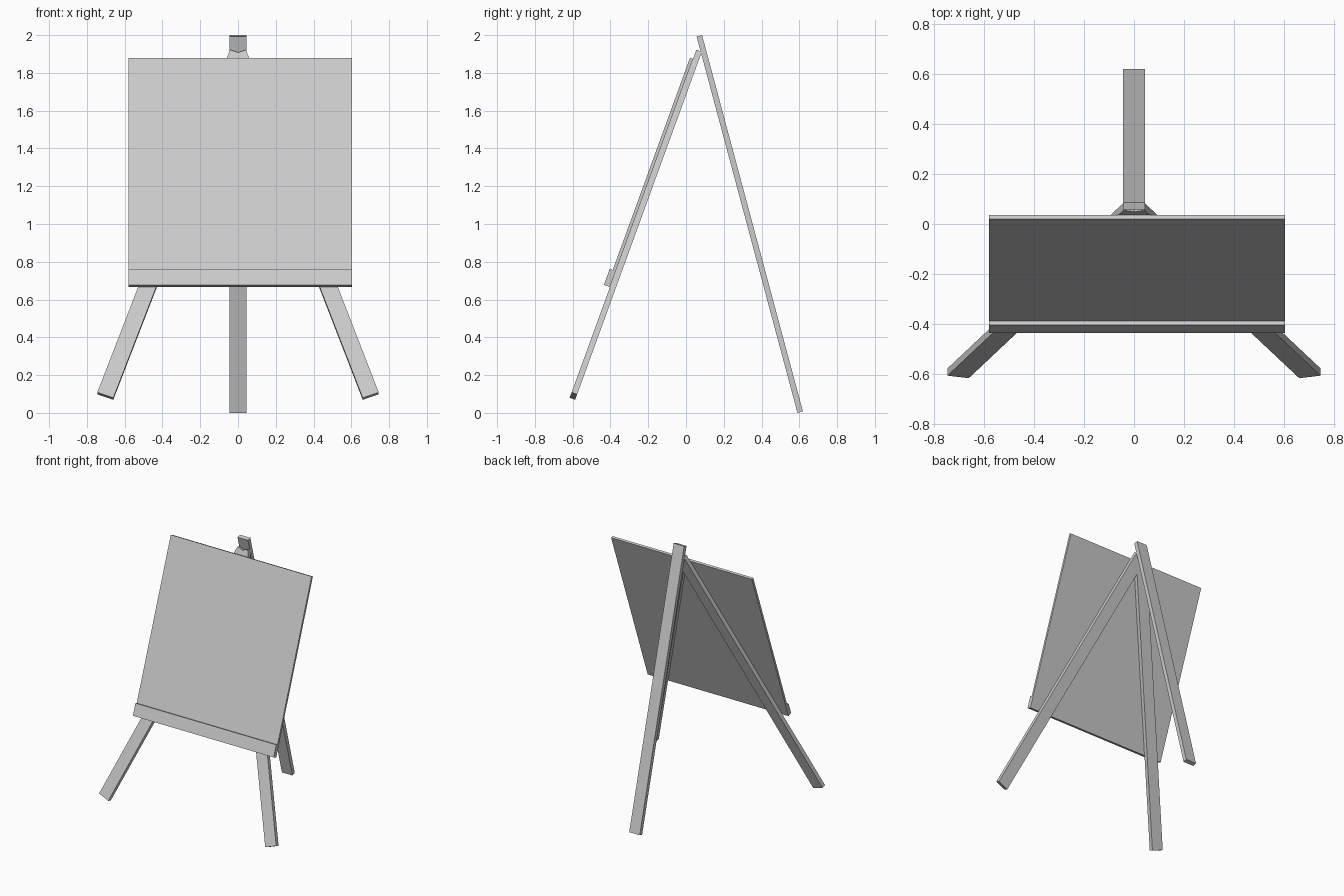
import bpy
from math import radians, sin, cos
from mathutils import Matrix, Vector

if "Cube" in bpy.data.objects:
    bpy.data.objects.remove(bpy.data.objects["Cube"])

TILT = radians(20)      # lean of the front frame, also the splay of its legs
BACK_TILT = radians(15)


def bar(name, size, centre, frame):
    """Box of the given size, centred at a point of a local frame."""
    bpy.ops.mesh.primitive_cube_add(size=1)
    ob = bpy.context.object
    ob.name = name
    ob.data.transform(Matrix.Translation(Vector(centre)) @ Matrix.Diagonal((*size, 1)))
    ob.matrix_world = frame
    return ob


# Leaning plane: local z runs up the easel, local y points to its back
plane = Matrix.Translation((0, -0.616, 0.08)) @ Matrix.Rotation(-TILT, 4, 'X')

# Front legs, splayed in the leaning plane and crossing at the top
width, thick, length = 0.09, 0.031, 2.054
for side, label in ((-1, "left"), (1, "right")):
    foot = Matrix.Translation((side * length * sin(TILT), thick / 2, width / 2 * sin(TILT)))
    bar("front_leg_" + label, (width, thick, length), (0, 0, length / 2),
        plane @ foot @ Matrix.Rotation(-side * TILT, 4, 'Y'))

# Drawing board and the ledge across its lower edge
bar("board", (1.184, 0.017, 1.285), (0.012, -0.0085, 0.624 + 1.285 / 2), plane)
bar("ledge", (1.184, 0.034, 0.09), (0.012, -0.017, 0.624 + 0.045), plane)

# Rear prop leg
back = Matrix.Translation((0, 0.59, 0)) @ Matrix.Rotation(BACK_TILT, 4, 'X')
bar("rear_leg", (0.088, 0.03, 2.062), (0, 0.015, 1.031), back)
